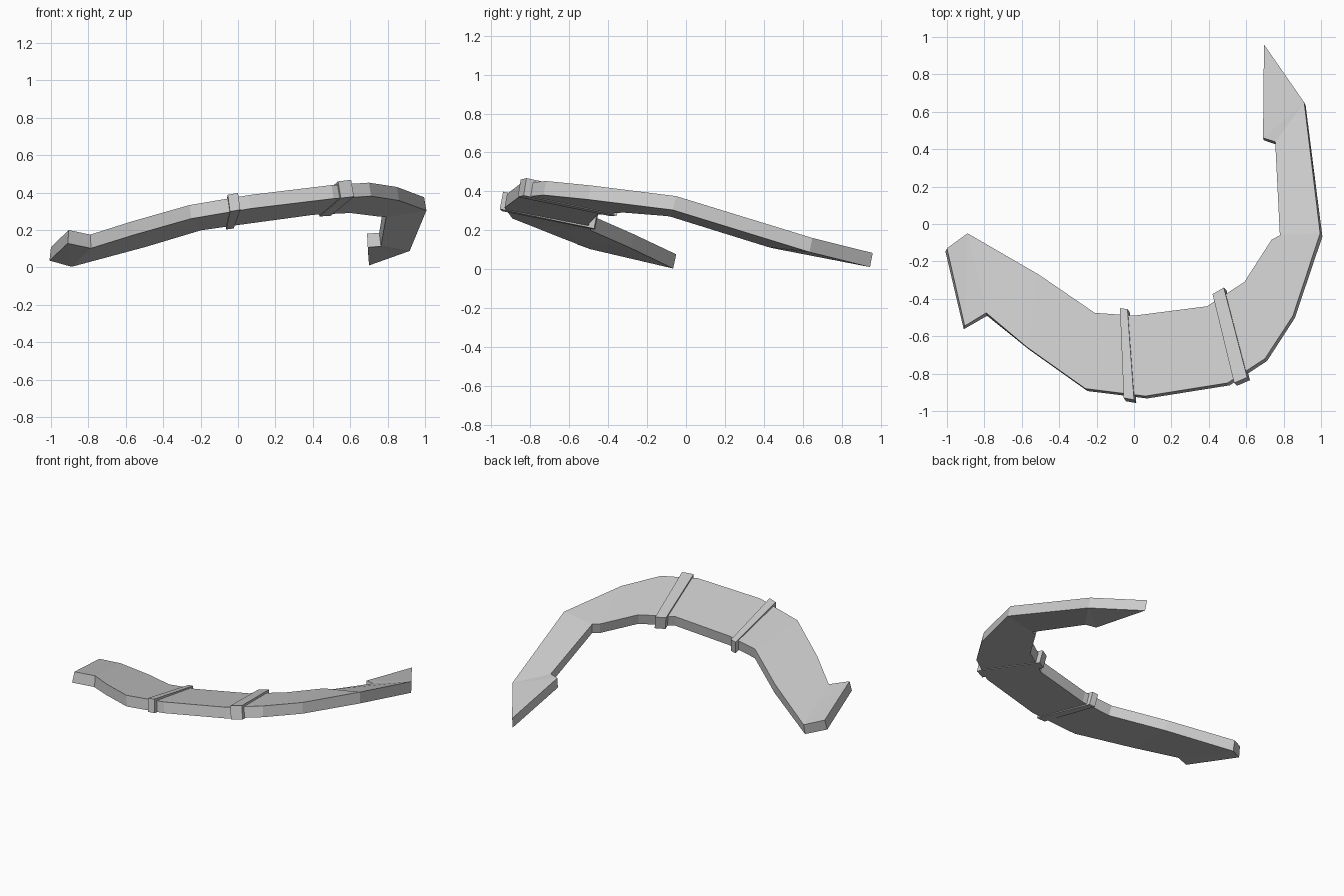
import bpy
import bmesh

if "Cube" in bpy.data.objects:
    bpy.data.objects.remove(bpy.data.objects["Cube"])


def slab(name, points, faces, thickness):
    """Flat-shaded plate: the top surface is given, thickness grows downwards."""
    bm = bmesh.new()
    verts = [bm.verts.new(p) for p in points]
    for f in faces:
        face = bm.faces.new([verts[i] for i in f])
        face.normal_update()
        if face.normal.z < 0:
            face.normal_flip()
    mesh = bpy.data.meshes.new(name)
    bm.to_mesh(mesh)
    bm.free()
    obj = bpy.data.objects.new(name, mesh)
    bpy.context.collection.objects.link(obj)
    mod = obj.modifiers.new("thickness", 'SOLIDIFY')
    mod.thickness = thickness
    mod.offset = -1
    mod.use_even_offset = True
    return obj


# Curved body: paired inner and outer points along the bend
inner = [(-0.51, -0.27, 0.18), (-0.21, -0.475, 0.27), (0.0, -0.49, 0.30),
         (0.39, -0.44, 0.353), (0.59, -0.31, 0.363), (0.735, -0.085, 0.345),
         (0.78, -0.06, 0.34), (0.755, 0.44, 0.185)]
outer = [(-0.57, -0.66, 0.245), (-0.26, -0.88, 0.333), (0.06, -0.92, 0.387),
         (0.50, -0.85, 0.44), (0.70, -0.72, 0.453), (0.85, -0.49, 0.43),
         (0.995, -0.05, 0.375), (0.91, 0.65, 0.16)]
n = len(inner)

# Barbed ends: left blade, then right tip
ends = [(-1.0, -0.13, 0.108), (-0.89, -0.05, 0.076), (-0.79, -0.475, 0.175),
        (-0.905, -0.545, 0.20), (0.69, 0.46, 0.18), (0.695, 0.96, 0.083)]
A, B, NOTCH, BARB, BARB_R, TIP = range(2 * n, 2 * n + 6)

faces = [(i, n + i, n + i + 1, i + 1) for i in range(n - 1)]
faces += [(B, NOTCH, n, 0), (A, BARB, B), (B, BARB, NOTCH),
          (n - 1, 2 * n - 1, BARB_R), (BARB_R, 2 * n - 1, TIP)]
slab("curved_blade", inner + outer + ends, faces, 0.074)

# Raised straps wrapped across the body
straps = {
    "middle_strap": [(-0.075, -0.45, 0.292), (-0.035, -0.455, 0.298),
                     (0.0, -0.94, 0.398), (-0.055, -0.93, 0.388)],
    "side_strap": [(0.42, -0.375, 0.362), (0.48, -0.34, 0.365),
                   (0.605, -0.82, 0.468), (0.535, -0.85, 0.460)],
}
for name, corners in straps.items():
    slab(name, corners, [(0, 1, 2, 3)], 0.092)
